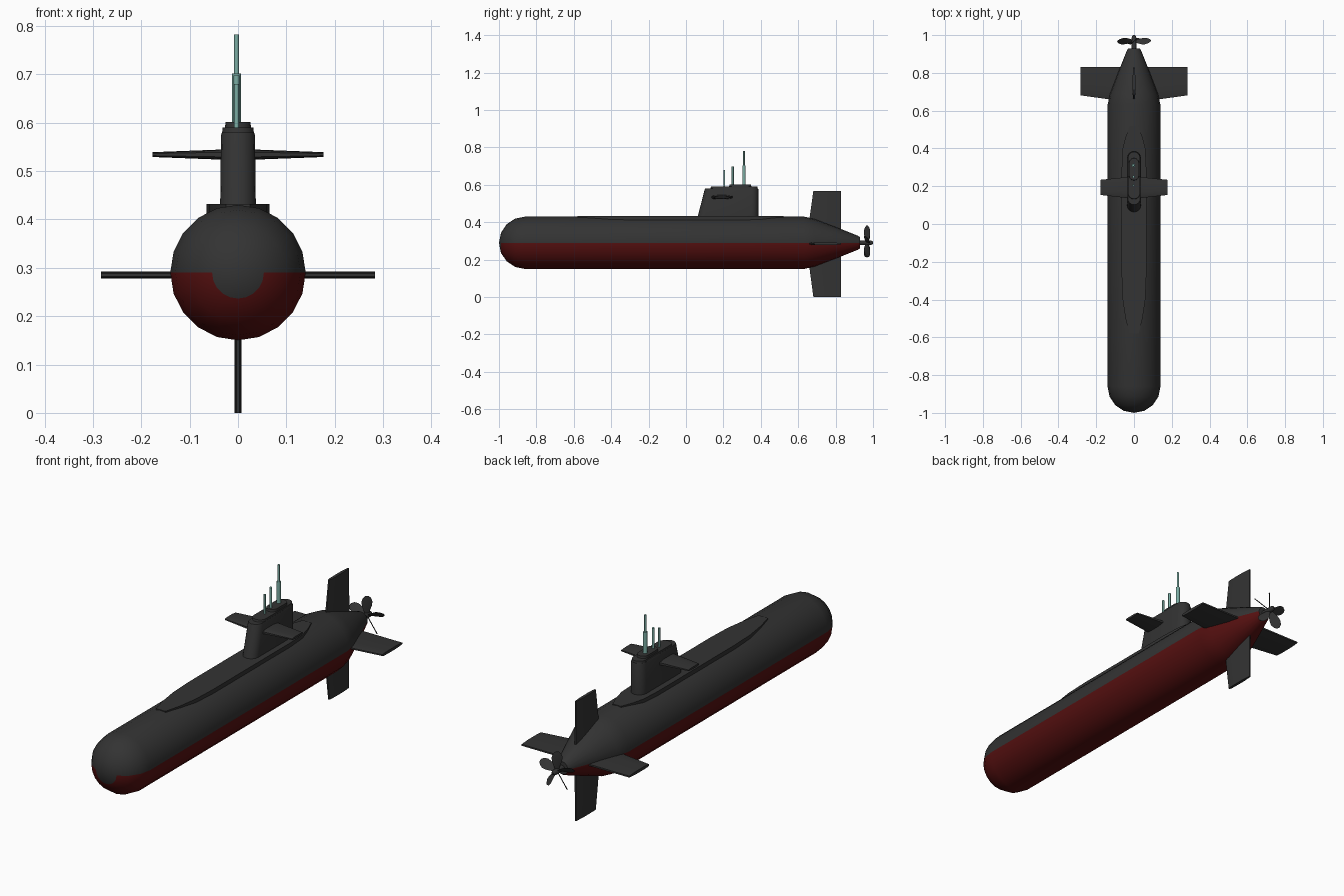
import bpy, bmesh
from math import sin, cos, pi, radians, sqrt
from mathutils import Matrix, Vector

if "Cube" in bpy.data.objects:
    bpy.data.objects.remove(bpy.data.objects["Cube"])

AXIS = 0.29   # height of the hull centreline


def material(name, rgb):
    m = bpy.data.materials.new(name)
    m.diffuse_color = (*rgb, 1)
    m.use_nodes = True
    m.node_tree.nodes["Principled BSDF"].inputs["Base Color"].default_value = m.diffuse_color
    return m


DARK = material("dark_grey", (0.033, 0.033, 0.033))
RED = material("hull_red", (0.09, 0.005, 0.005))
TEAL = material("mast_teal", (0.2, 0.42, 0.37))


def add_loft(bm, rings):
    """Skin a list of equal-length closed rings and cap both ends."""
    vs = [[bm.verts.new(p) for p in r] for r in rings]
    n = len(rings[0])
    for a, b in zip(vs, vs[1:]):
        for i in range(n):
            bm.faces.new((a[i], a[(i + 1) % n], b[(i + 1) % n], b[i]))
    bm.faces.new(vs[0])
    bm.faces.new(vs[-1])


def finish(name, bm, *mats, angle=30):
    bmesh.ops.remove_doubles(bm, verts=bm.verts, dist=1e-5)
    bmesh.ops.recalc_face_normals(bm, faces=bm.faces)
    me = bpy.data.meshes.new(name)
    bm.to_mesh(me)
    bm.free()
    ob = bpy.data.objects.new(name, me)
    bpy.context.collection.objects.link(ob)
    for m in mats:
        me.materials.append(m)
    bpy.ops.object.select_all(action='DESELECT')
    ob.select_set(True)
    bpy.context.view_layer.objects.active = ob
    bpy.ops.object.shade_smooth_by_angle(angle=radians(angle))
    return ob


def loft(name, rings, mat=DARK, angle=30):
    bm = bmesh.new()
    add_loft(bm, rings)
    return finish(name, bm, mat, angle=angle)


def lathe_rings(profile, n):
    return [[(r * cos(2 * pi * i / n), y, AXIS + r * sin(2 * pi * i / n))
             for i in range(n)] for y, r in profile]


def stadium(y0, y1, w, z, n=8):
    """Round-ended outline in plan view."""
    pts = []
    for i in range(n + 1):
        a = pi * i / n
        pts.append((w * cos(a), y1 - w + w * sin(a), z))
    for i in range(n + 1):
        a = pi + pi * i / n
        pts.append((w * cos(a), y0 + w + w * sin(a), z))
    return pts


def foil(x, y0, y1, t, z=0.0):
    """Streamlined section of a fin at span x, thickness 2t."""
    c = y1 - y0
    half = [(0.02, 0.45), (0.1, 0.85), (0.3, 1), (0.7, 1), (1, 0.5)]
    up = [(x, y0 + c * u, z + t * v) for u, v in half]
    return up + [(x, y, 2 * z - zz) for _, y, zz in reversed(up)]


# Hull: round bow, parallel body, tapered stern, red below the centreline
prof = [(-0.86 - 0.14 * cos(a), 0.14 * sin(a))
        for a in (pi / 8, pi / 4, 3 * pi / 8, pi / 2)]
prof += [(0.63, 0.14), (0.69, 0.127), (0.80, 0.085), (0.92, 0.037), (0.93, 0.03)]
bm = bmesh.new()
rings = lathe_rings(prof, 20)
add_loft(bm, rings)
nose = next(f for f in bm.faces if f.calc_center_median().y < -0.98 and len(f.verts) == 20)
bmesh.ops.poke(bm, faces=[nose], offset=0)
for v in bm.verts:
    if abs(v.co.x) < 1e-4 and abs(v.co.z - AXIS) < 1e-4:
        v.co.y = -1
for f in bm.faces:
    c = f.calc_center_median()
    f.material_index = int(c.z < AXIS - 1e-3 and -0.985 < c.y < 0.929)
finish("hull", bm, DARK, RED)

# Deck casing with tapered ends
side = [(-0.58, 0.025), (-0.5, 0.045), (-0.4, 0.06), (-0.28, 0.065),
        (0.3, 0.065), (0.4, 0.06), (0.46, 0.045), (0.52, 0.022)]
loft("deck_casing", [[(w, y, z) for y, w in side] + [(-w, y, z) for y, w in reversed(side)]
                     for z in (0.405, 0.432)])

# Sail with raked leading edge and stepped top
loft("sail", [stadium(0.06, 0.387, 0.037, 0.42), stadium(0.10, 0.387, 0.035, 0.575),
              stadium(0.102, 0.385, 0.033, 0.58)])
loft("sail_top", [stadium(0.13, 0.384, 0.033, 0.575), stadium(0.133, 0.382, 0.032, 0.59)])
loft("sail_cap", [stadium(0.23, 0.35, 0.027, 0.585), stadium(0.232, 0.348, 0.026, 0.601)])

# Sail planes
for s, nm in ((-1, "left"), (1, "right")):
    loft(nm + "_sail_plane", [foil(s * 0.02, 0.133, 0.25, 0.011, 0.534),
                              foil(s * 0.177, 0.152, 0.234, 0.005, 0.534)])

# Four stern fins in a cross
for k, nm in enumerate(("right", "upper", "left", "lower")):
    span = 0.283 if k % 2 == 0 else (0.278 if k == 1 else 0.29)
    ob = loft(nm + "_stern_fin", [foil(0.05, 0.645, 0.83, 0.0075), foil(span, 0.678, 0.83, 0.007)])
    ob.data.transform(Matrix.Translation((0, 0, AXIS if k % 2 else 0.285))
                      @ Matrix.Rotation(k * pi / 2, 4, 'Y').inverted())


# Masts
def mast(name, y, r, z0, z1):
    loft(name, [[(-0.003 + r * cos(2 * pi * i / 10), y + r * sin(2 * pi * i / 10), z)
                 for i in range(10)] for z in (z0, z1)], TEAL, 40)


mast("front_mast", 0.205, 0.005, 0.57, 0.68)
mast("middle_mast", 0.25, 0.006, 0.57, 0.697)
mast("rear_mast_lower", 0.31, 0.0095, 0.57, 0.702)
mast("rear_mast_upper", 0.31, 0.005, 0.69, 0.782)

# Propeller hub and five pitched blades
loft("propeller_hub", lathe_rings([(0.92, 0.013), (0.985, 0.013), (0.996, 0.009), (1.0, 0.004)], 12))
bm = bmesh.new()
stations = [(0.008, 0.018, 55), (0.025, 0.03, 52), (0.045, 0.044, 48),
            (0.065, 0.048, 44), (0.082, 0.036, 40), (0.092, 0.014, 38)]
for k in range(5):
    spin = Matrix.Rotation(2 * pi * k / 5, 4, 'Y')
    blade = []
    for r, chord, pitch in stations:
        p = radians(pitch)
        ring = []
        for u, t in ((-0.5, 0), (0, 0.002), (0.5, 0), (0, -0.002)):
            c = chord * u
            v = Vector((c * cos(p) - t * sin(p), c * sin(p) + t * cos(p), r))
            ring.append(spin @ v + Vector((0, 0.968, AXIS)))
        blade.append(ring)
    add_loft(bm, blade)
finish("propeller_blades", bm, DARK)
